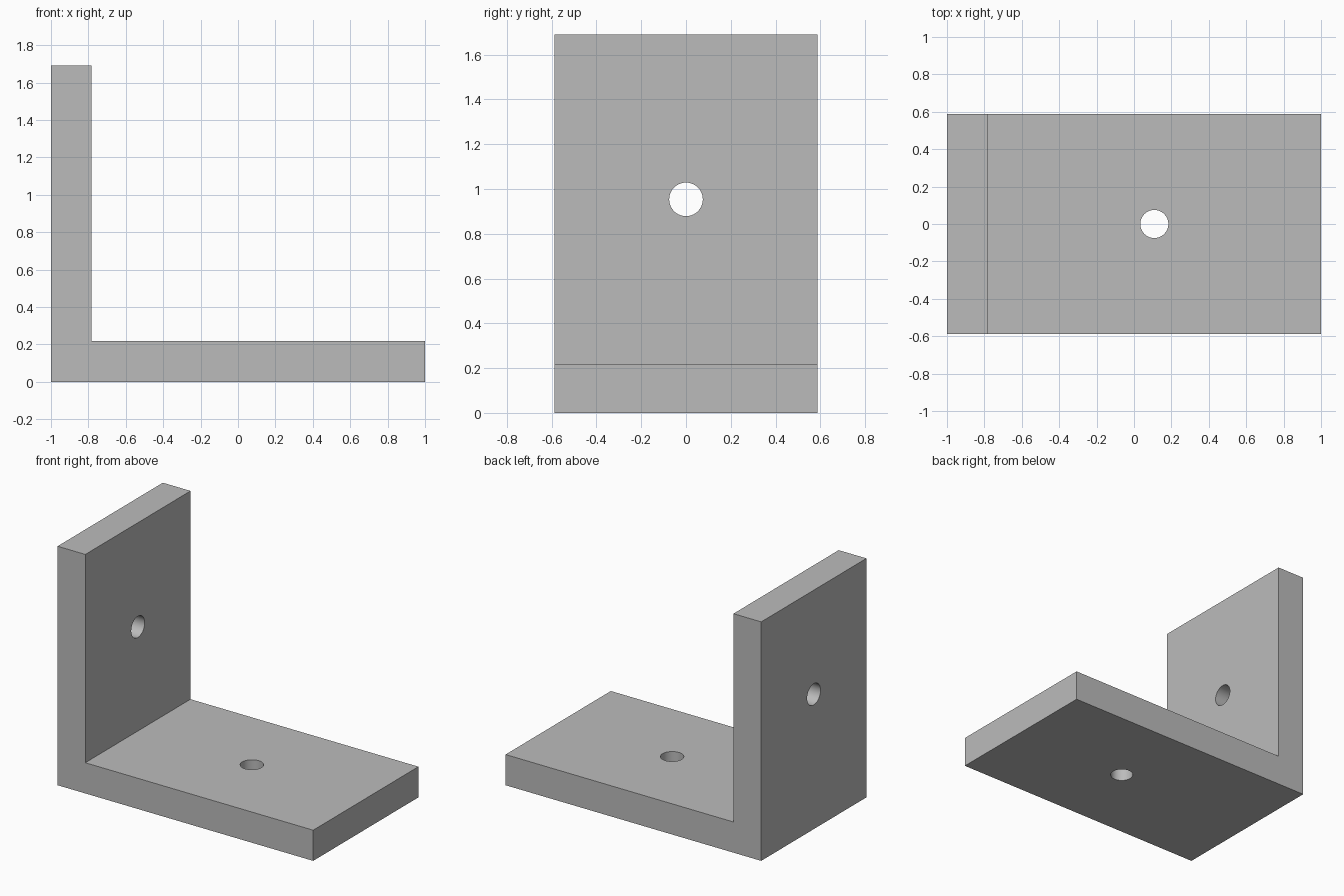
import bpy
import bmesh
import math

cube = bpy.data.objects.get("Cube")
if cube:
    bpy.data.objects.remove(cube, do_unlink=True)

HALF_LENGTH, HALF_WIDTH, HEIGHT, THICK = 1.0, 0.588, 1.69, 0.217
HOLE_RADIUS = 0.075

grey = bpy.data.materials.new("plain grey")
grey.use_nodes = True
colour = (0.5, 0.5, 0.5, 1)
grey.diffuse_color = colour
grey.node_tree.nodes["Principled BSDF"].inputs["Base Color"].default_value = colour

# L-shaped profile extruded across the width
inner = -HALF_LENGTH + THICK
profile = [(-HALF_LENGTH, 0), (HALF_LENGTH, 0), (HALF_LENGTH, THICK),
           (inner, THICK), (inner, HEIGHT), (-HALF_LENGTH, HEIGHT)]
bm = bmesh.new()
face = bm.faces.new([bm.verts.new((x, -HALF_WIDTH, z)) for x, z in profile])
side = bmesh.ops.extrude_face_region(bm, geom=[face])
moved = [v for v in side["geom"] if isinstance(v, bmesh.types.BMVert)]
bmesh.ops.translate(bm, vec=(0, 2 * HALF_WIDTH, 0), verts=moved)
bmesh.ops.recalc_face_normals(bm, faces=bm.faces)
mesh = bpy.data.meshes.new("angle_bracket")
bm.to_mesh(mesh)
bm.free()
mesh.materials.append(grey)
bracket = bpy.data.objects.new("angle_bracket", mesh)
bpy.context.collection.objects.link(bracket)


def drill(name, location, rotation):
    """Cut a round through-hole in the bracket."""
    bpy.ops.mesh.primitive_cylinder_add(vertices=64, radius=HOLE_RADIUS, depth=THICK * 2,
                                        location=location, rotation=rotation)
    cutter = bpy.context.object
    cutter.name = name
    cutter.hide_render = True
    cutter.data.materials.append(grey)
    cut = bracket.modifiers.new(name, 'BOOLEAN')
    cut.operation, cut.solver, cut.object = 'DIFFERENCE', 'EXACT', cutter
    bpy.ops.object.select_all(action='DESELECT')
    bracket.select_set(True)
    bpy.context.view_layer.objects.active = bracket
    bpy.ops.object.modifier_apply(modifier=cut.name)
    bpy.data.objects.remove(cutter, do_unlink=True)


# One hole centred on the inner face of each leg
drill("base_hole", ((inner + HALF_LENGTH) / 2, 0, THICK / 2), (0, 0, 0))
drill("wall_hole", (inner - THICK / 2, 0, (THICK + HEIGHT) / 2), (0, math.pi / 2, 0))

# Smooth hole walls, sharp bracket edges
bpy.ops.object.shade_smooth_by_angle(angle=math.radians(30))
